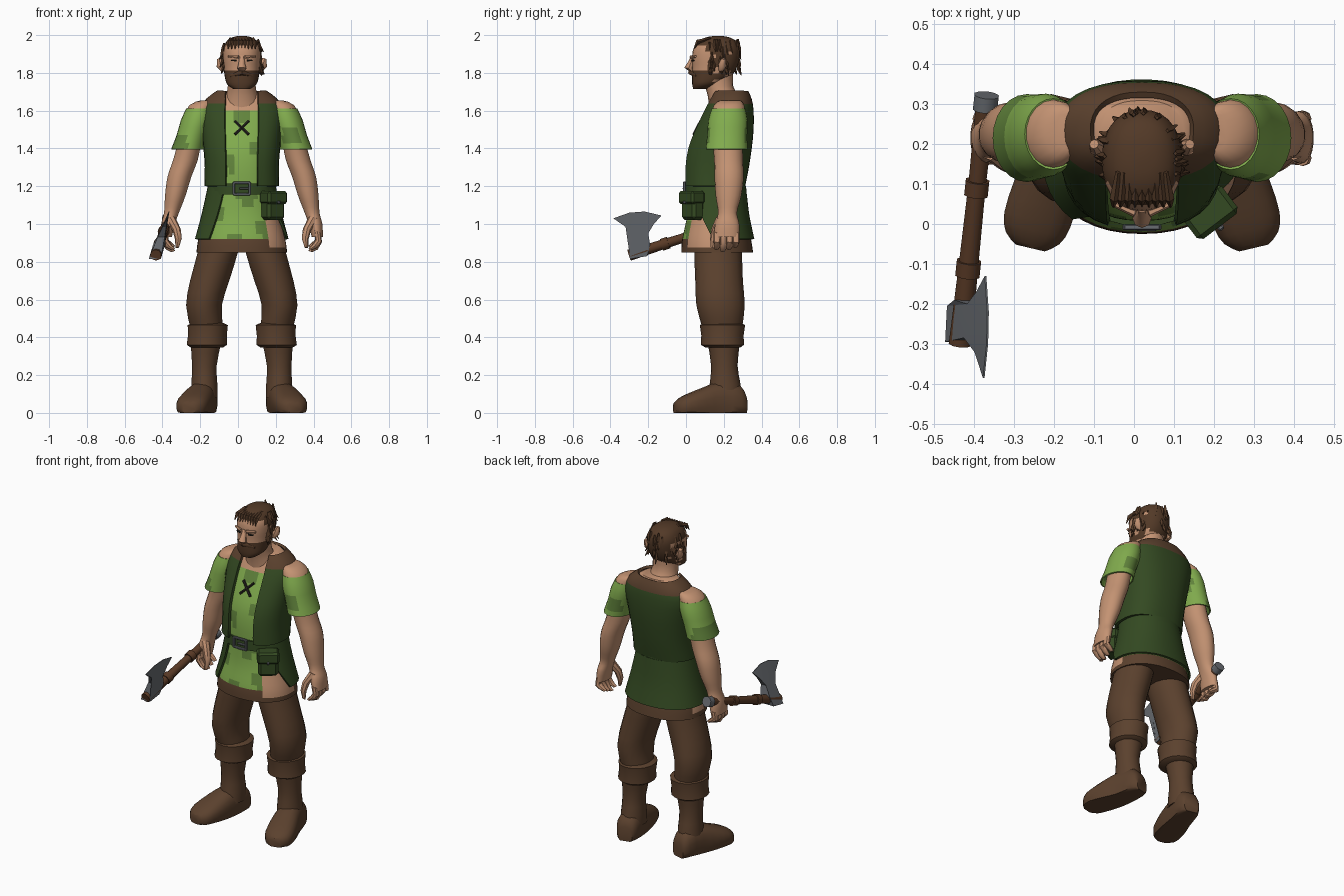
import bpy, bmesh, math, random
from mathutils import Vector

if bpy.data.objects.get("Cube"):
    bpy.data.objects.remove(bpy.data.objects["Cube"])
random.seed(4)
MIDLINE = 0.02          # the body stands slightly left of the origin
X, Y, Z = Vector((1, 0, 0)), Vector((0, 1, 0)), Vector((0, 0, 1))


def material(name, *rgb):
    m = bpy.data.materials.new(name)
    m.use_nodes = True
    m.diffuse_color = (*rgb, 1)
    m.node_tree.nodes["Principled BSDF"].inputs["Base Color"].default_value = (*rgb, 1)
    return m


skin = material("skin", .55, .29, .17)
hair = material("hair_brown", .085, .041, .02)
leather = material("brown_leather", .105, .053, .027)
forest = material("dark_green", .034, .068, .016)
leaf = material("light_green", .22, .41, .075)
moss = material("mid_green", .12, .23, .045)
steel = material("steel", .14, .15, .165)
wood = material("wood", .10, .042, .019)
black = material("dark_cord", .02, .018, .014)


def make(name, bm, mats, rule=None, solid=0, crease=0.75):
    """Turn a bmesh into an object, colouring faces by a rule on their centres."""
    bmesh.ops.recalc_face_normals(bm, faces=bm.faces)
    for f in bm.faces:
        f.smooth = True
        if rule:
            f.material_index = rule(f.calc_center_median())
    for e in bm.edges:
        e.smooth = len(e.link_faces) == 2 and e.calc_face_angle(0) < crease
    for v in bm.verts:
        v.co.x += MIDLINE
    mesh = bpy.data.meshes.new(name)
    bm.to_mesh(mesh)
    bm.free()
    for m in mats:
        mesh.materials.append(m)
    ob = bpy.data.objects.new(name, mesh)
    bpy.context.collection.objects.link(ob)
    if solid:
        mod = ob.modifiers.new("thickness", "SOLIDIFY")
        mod.thickness, mod.offset = solid, 0
    return ob


def refine(rings, steps):
    """Catmull-Rom interpolation between rings."""
    out = []
    for i in range(len(rings) - 1):
        a, b, c, d = (rings[min(max(i + k, 0), len(rings) - 1)] for k in (-1, 0, 1, 2))
        for s in range(steps):
            t = s / steps
            out.append([q + t / 2 * (r - p + t * (2*p - 5*q + 4*r - w + t * (3*(q - r) + w - p)))
                        for p, q, r, w in zip(a, b, c, d)])
    return out + [rings[-1]]


def loft(name, rings, mats, rule=None, n=18, p=2.0, u=X, v=Y, steps=2, solid=0, caps=True):
    """Skin rings (z, x, y, radius u, radius v, gap one side, gap other side)."""
    bm, rows = bmesh.new(), []
    is_open = len(rings[0]) > 5
    for z, x, y, ru, rv, *gap in refine(rings, steps):
        g0, g1 = gap or (0, 0)
        row = []
        for i in range(n + is_open):
            a = g0 + (math.tau - g0 - g1) * i / n
            sn, cs = (math.copysign(abs(w) ** (2 / p), w) for w in (math.sin(a), math.cos(a)))
            co = Vector((x, y, z)) + u * ru * sn - v * rv * cs
            co.z = max(co.z, 0)
            row.append(bm.verts.new(co))
        rows.append(row)
    for r, s in zip(rows, rows[1:]):
        for i in range(n):
            j = (i + 1) % len(r)
            bm.faces.new((r[i], r[j], s[j], s[i]))
    if caps and not is_open:
        bm.faces.new(rows[0])
        bm.faces.new(rows[-1])
    return make(name, bm, mats, rule, solid)


def rod(name, pts, radii, mat, n=8, flat=1.0):
    """Tapered bar through a few points."""
    d = (Vector(pts[-1]) - Vector(pts[0])).normalized()
    u = d.cross(Y if abs(d.y) < .8 else Z).normalized()
    rings = [(q[2], q[0], q[1], r, r * flat) for q, r in zip(pts, radii)]
    return loft(name, rings, [mat], n=n, u=u, v=d.cross(u), steps=1)


def box(name, centre, size, mat, turn=0, bevel=.008):
    bm = bmesh.new()
    bmesh.ops.create_cube(bm, size=1)
    bmesh.ops.scale(bm, vec=size, verts=bm.verts)
    bmesh.ops.bevel(bm, geom=bm.edges[:], offset=bevel, segments=1, affect="EDGES")
    c, s = math.cos(turn), math.sin(turn)
    for w in bm.verts:
        x, y, z = w.co
        w.co = Vector((x * c - y * s, x * s + y * c, z)) + Vector(centre)
    return make(name, bm, [mat], crease=.3)


# Torso: tunic, open vest and neck
vest = [(1.2, 0, .15, .19, .155, .38, .38), (1.3, 0, .16, .188, .165, .38, .38),
        (1.4, 0, .175, .195, .165, .38, .38), (1.5, 0, .2, .205, .15, .37, .37),
        (1.6, 0, .225, .212, .125, .36, .36), (1.66, 0, .235, .18, .105, .42, .42),
        (1.7, 0, .235, .125, .088, .65, .65)]
loft("vest", vest, [forest, leather], lambda c: int(c.z > 1.64), n=28, p=2.4, solid=.016)


def blotch(c):
    return math.sin(c.x * 31 + c.z * 17) + math.sin(c.z * 29 - c.x * 13) > .9


tunic = [(z, x, y, rx - .02, ry - .014) for z, x, y, rx, ry, *_ in vest]
loft("tunic", tunic, [leaf, moss, skin],
     lambda c: 2 if c.z > 1.59 else int(blotch(c)), n=36, p=2.4, steps=3)
loft("neck", [(1.6, 0, .215, .11, .09), (1.68, 0, .195, .085, .08), (1.73, 0, .175, .075, .075),
              (1.8, 0, .17, .075, .08)], [skin])

# Laces on the chest
for s in (1, -1):
    rod("lace", [(-.036 * s, .078, 1.545), (.036 * s, .042, 1.475)], [.008, .008], black, 6)


# Skirt of the tunic with brown hem, and dark overskirt
def skirt_rule(c):
    a = math.degrees(math.atan2(abs(c.x), .165 - c.y))
    if (46 < a < 100 if c.x > 0 else 80 < a < 105) and .87 < c.z < 1.06:
        return 2
    return 3 if c.z < .92 else int(blotch(c))


skirt = [(.85, 0, .165, .24, .19), (.92, 0, .162, .23, .182), (1.05, 0, .162, .195, .155),
         (1.2, 0, .158, .162, .142)]
loft("tunic_skirt", skirt, [leaf, moss, skin, leather], skirt_rule, n=40, p=2.2, steps=4)
gaps = [(1.5, .75), (1.1, .62), (.55, .5)]
over = [(z, x, y, rx + .012, ry + .012, *g) for (z, x, y, rx, ry), g in zip(skirt[1:], gaps)]
loft("overskirt", over, [forest], n=28, p=2.2, steps=3, solid=.012)

# Belt, buckle and pouch
loft("belt", [(1.155, 0, .155, .178, .16), (1.215, 0, .155, .176, .16)], [forest],
     n=28, p=2.3, steps=1)
for s in (1, -1):
    box("buckle_side", (.042 * s, -.008, 1.188), (.014, .014, .068), steel, bevel=.003)
    box("buckle_bar", (0, -.008, 1.188 + .03 * s), (.09, .014, .013), steel, bevel=.003)
box("buckle_tongue", (.012, -.012, 1.188), (.05, .012, .012), steel, bevel=.003)
box("pouch", (.165, .035, 1.09), (.115, .075, .135), forest, turn=.65, bevel=.015)
box("pouch_flap", (.168, .03, 1.14), (.128, .09, .07), forest, turn=.65, bevel=.012)
box("pouch_stud", (.197, -.009, 1.115), (.016, .014, .016), steel, turn=.65, bevel=.004)

for s, side in ((1, "left"), (-1, "right")):
    # Legs and boots
    loft(side + "_trouser", [(.45, s * .185, .192, .088, .105), (.57, s * .2, .183, .096, .128),
                             (.7, s * .17, .175, .105, .126), (.85, s * .127, .17, .108, .126),
                             (.95, s * .115, .168, .105, .12)], [leather])
    loft(side + "_boot_cuff", [(.345, s * .185, .195, .085, .09), (.36, s * .185, .193, .108, .114),
                               (.41, s * .182, .193, .104, .112), (.465, s * .18, .193, .108, .12),
                               (.475, s * .18, .192, .085, .1)], [leather], steps=1)
    loft(side + "_boot_shaft", [(.08, s * .2, .205, .072, .09), (.15, s * .198, .207, .07, .082),
                                (.25, s * .198, .203, .066, .07), (.37, s * .19, .2, .082, .085)],
         [leather])
    loft(side + "_boot_foot", [(.04, s * .185, .315, .045, .05), (.06, s * .192, .28, .066, .09),
                               (.06, s * .212, .18, .074, .105), (.05, s * .238, .09, .085, .085),
                               (.04, s * .262, .01, .086, .062), (.03, s * .274, -.035, .07, .048),
                               (.025, s * .28, -.06, .038, .03)],
         [leather], p=2.5, u=Vector((.97, .23 * s, 0)), v=Z)
    # Arms and sleeves
    loft(side + "_shoulder", [(1.655, s * .185, .235, .03, .05), (1.63, s * .212, .228, .066, .08),
                              (1.55, s * .242, .222, .073, .093), (1.45, s * .265, .218, .07, .09)],
         [skin])
    loft(side + "_sleeve", [(1.61, s * .222, .225, .068, .085), (1.55, s * .24, .222, .078, .1),
                            (1.47, s * .264, .218, .077, .102), (1.395, s * .288, .215, .082, .106)],
         [leaf, moss], lambda c: int(blotch(c)), n=24, solid=.008, caps=False)
    loft(side + "_forearm", [(1.44, s * .275, .22, .062, .08), (1.34, s * .298, .225, .066, .076),
                             (1.25, s * .33, .228, .064, .077), (1.15, s * .352, .225, .055, .068),
                             (1.06, s * .372, .22, .04, .05), (1.0, s * .39, .218, .037, .064),
                             (.93, s * .4, .215, .03, .066)], [skin], steps=3)
    for k in range(4):
        y, drop = .165 + .033 * k, .012 * abs(k - 1)
        rod(side + "_finger", [(s * .4, y, .96), (s * .407, y, .91), (s * .385, y, .87 + drop),
                               (s * .362, y - .004, .855 + drop)], [.02, .019, .017, .011], skin)
    rod(side + "_thumb", [(s * .378, .185, 1.03), (s * .345, .155, .97), (s * .335, .145, .92),
                          (s * .342, .14, .875)], [.026, .022, .018, .01], skin)


# Head: beard, fringe and back hair painted by region
def head_rule(c):
    if c.z < 1.815 and c.y < .15:
        return 1
    if c.z > 1.945 or (c.z > 1.92 and c.y > .1):
        return 1
    if c.y > .135 and c.z > 1.77:
        return int(c.y > .24 or random.random() < .65)
    return 0


loft("head", [(1.715, 0, .078, .045, .04), (1.74, 0, .105, .078, .072), (1.78, 0, .135, .09, .103),
              (1.83, 0, .152, .096, .118), (1.88, 0, .158, .1, .126), (1.93, 0, .162, .098, .122),
              (1.97, 0, .165, .078, .098), (1.99, 0, .168, .045, .055), (1.996, 0, .17, .01, .01)],
     [skin, hair], head_rule, n=28, p=2.25, steps=3)
rod("nose", [(0, .04, 1.89), (0, .024, 1.85), (0, .014, 1.825), (0, .03, 1.808)],
    [.012, .017, .024, .014], skin)
rod("moustache", [(-.06, .058, 1.785), (0, .026, 1.803), (.06, .058, 1.785)],
    [.008, .015, .008], hair)
for s in (1, -1):
    rod("eyebrow", [(.018 * s, .027, 1.884), (.07 * s, .05, 1.887)], [.01, .007], skin, 6)
    rod("eye", [(.028 * s, .033, 1.866), (.056 * s, .042, 1.866)], [.006, .004], black, 6)
    rod("ear", [(.097 * s, .185, 1.81), (.112 * s, .192, 1.84), (.12 * s, .2, 1.875)],
        [.012, .022, .012], skin)

# Loose tufts around the sides, back and crown
for k in range(44):
    a = random.uniform(1.25, math.tau - 1.25)
    z = random.uniform(1.82, 1.95)
    r = .098 if z < 1.93 else .09
    root = Vector((r * math.sin(a), .158 - .122 * math.cos(a), z))
    out = Vector((math.sin(a), -math.cos(a) * .4 + .2, 0)) * random.uniform(.004, .026)
    rod("hair_tuft", [root + Z * .03 - out * .3, root, root + out - Z * .035],
        [.005, .011, .002], hair, 4)
for k in range(9):
    x = -.06 + .015 * k
    rod("fringe", [(x, .13, 1.984), (x * 1.15, .062, 1.965), (x * 1.2, .042, 1.928)],
        [.006, .012, .003], hair, 4)

# Hatchet: handle, pommel, wraps and blade
butt, tip = Vector((-.39, .31, 1.03)), Vector((-.455, -.3, .835))
rod("axe_handle", [butt, butt.lerp(tip, .35), butt.lerp(tip, .7), tip],
    [.026, .023, .026, .03], wood, 10)
for t, mat, r in ((0, steel, .032), (.35, wood, .031), (.68, wood, .032)):
    rod("axe_wrap", [butt.lerp(tip, t - .02), butt.lerp(tip, t + .04)], [r, r], mat, 10)
outline = [(-.385, 1.03, 0), (-.3, 1.06, 0), (-.22, 1.066, 0), (-.13, 1.045, 0),
           (-.17, 1.0, .008), (-.2, .95, .016), (-.19, .89, .03), (-.205, .83, .03),
           (-.295, .815, .03), (-.285, .93, .018), (-.32, .985, .008)]
bm = bmesh.new()
layers = [[bm.verts.new((-.45 + (z - .85) * .3 + k * (t + .002), y, z)) for y, z, t in outline]
          for k in (1, -1)]
for layer in layers:
    bm.faces.new(layer)
for i in range(len(outline)):
    j = (i + 1) % len(outline)
    bm.faces.new((layers[0][i], layers[0][j], layers[1][j], layers[1][i]))
bmesh.ops.triangulate(bm, faces=[f for f in bm.faces if len(f.verts) > 4])
make("axe_blade", bm, [steel], crease=.3)
